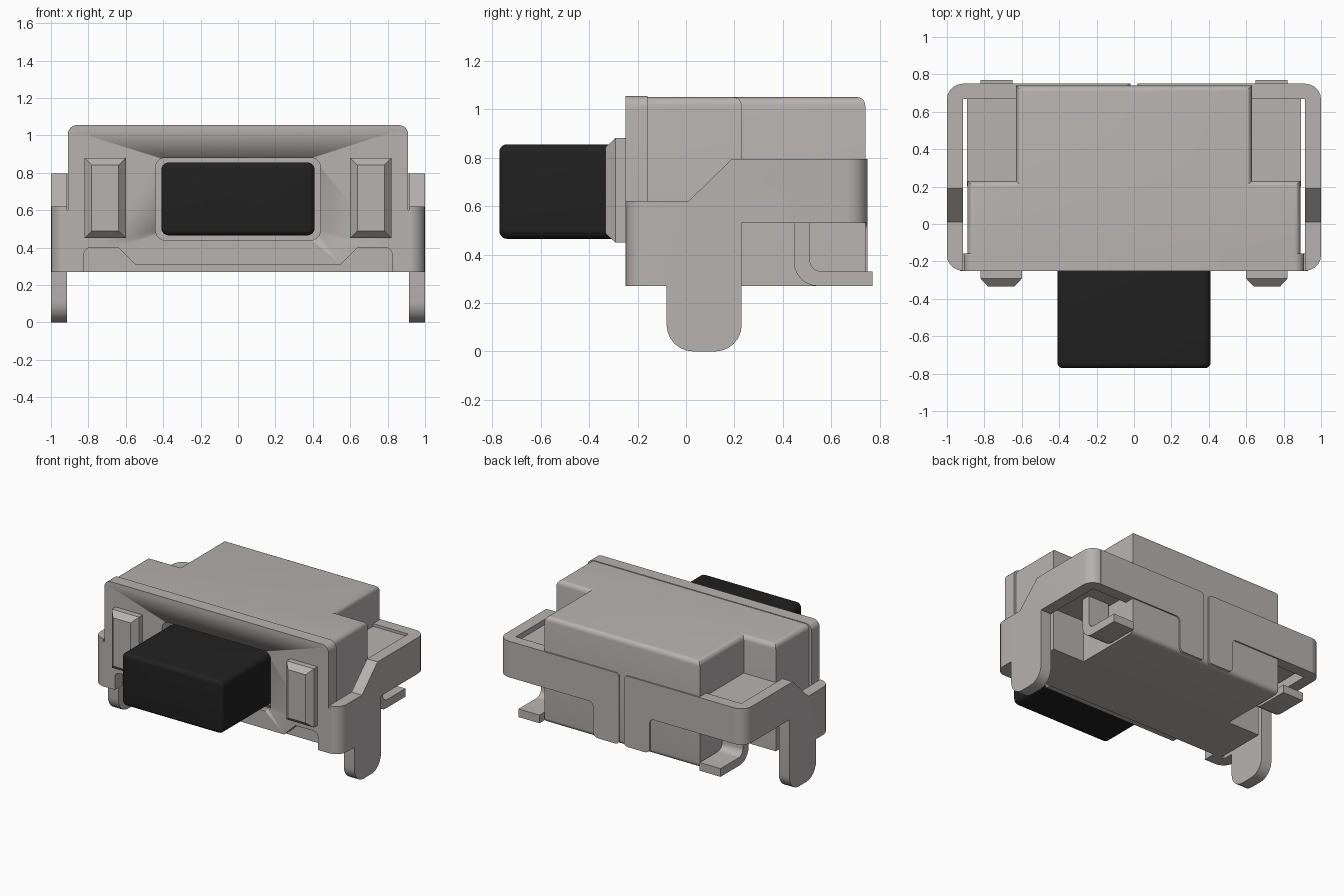
import bpy, bmesh, math
from mathutils import Vector

if "Cube" in bpy.data.objects:
    bpy.data.objects.remove(bpy.data.objects["Cube"])


def material(name, rgb):
    m = bpy.data.materials.new(name)
    m.use_nodes = True
    col = (*rgb, 1)
    m.diffuse_color = col
    bsdf = next(n for n in m.node_tree.nodes if n.type == 'BSDF_PRINCIPLED')
    bsdf.inputs["Base Color"].default_value = col
    return m


GREY = material("warm grey metal", (0.47, 0.45, 0.44))
BLACK = material("black plastic", (0.015, 0.015, 0.015))


def rounded(pts, steps=6):
    """Round the corners of a 2D outline; a third value is the corner radius."""
    out = []
    for i, p in enumerate(pts):
        c = Vector(p[:2])
        if len(p) < 3:
            out.append(c)
            continue
        a = (Vector(pts[i - 1][:2]) - c).normalized()
        b = (Vector(pts[(i + 1) % len(pts)][:2]) - c).normalized()
        half = a.angle(b) / 2
        r = p[2]
        centre = c + (a + b).normalized() * (r / math.sin(half))
        start = c + a * (r / math.tan(half)) - centre
        end = c + b * (r / math.tan(half)) - centre
        for k in range(steps + 1):
            t = k / steps
            w = start.angle(end)
            d = (start * math.sin((1 - t) * w) + end * math.sin(t * w)) / math.sin(w)
            out.append(centre + d)
    return out


def finish(name, bm, mat, mirror=False):
    bmesh.ops.recalc_face_normals(bm, faces=bm.faces)
    me = bpy.data.meshes.new(name)
    bm.to_mesh(me)
    bm.free()
    me.materials.append(mat)
    ob = bpy.data.objects.new(name, me)
    bpy.context.collection.objects.link(ob)
    bpy.ops.object.select_all(action='DESELECT')
    ob.select_set(True)
    bpy.context.view_layer.objects.active = ob
    bpy.ops.object.shade_smooth_by_angle(angle=math.radians(30))
    if mirror:
        ob.modifiers.new("mirror", 'MIRROR').use_mirror_merge = False
    return ob


def prism(name, pts, axis, lo, hi, mat=GREY, mirror=False, bevel=None, radius=0.04):
    """Extrude an outline along an axis; bevel(a, b) picks edges to round."""
    place = {'x': lambda u, v, d: (d, u, v),
             'y': lambda u, v, d: (u, d, v),
             'z': lambda u, v, d: (u, v, d)}[axis]
    bm = bmesh.new()
    outline = rounded(pts)
    ends = [[bm.verts.new(place(p.x, p.y, d)) for p in outline] for d in (lo, hi)]
    n = len(outline)
    bm.faces.new(ends[0])
    bm.faces.new(ends[1])
    for i in range(n):
        j = (i + 1) % n
        bm.faces.new((ends[0][i], ends[0][j], ends[1][j], ends[1][i]))
    bmesh.ops.recalc_face_normals(bm, faces=bm.faces)
    if bevel:
        edges = [e for e in bm.edges if bevel(e.verts[0].co, e.verts[1].co)]
        bmesh.ops.bevel(bm, geom=edges, offset=radius, offset_type='OFFSET',
                        segments=5, profile=0.5, affect='EDGES')
    return finish(name, bm, mat, mirror)


def rect(x0, x1, z0, z1, r):
    return [(x0, z0, r), (x1, z0, r), (x1, z1, r), (x0, z1, r)]


def mirrored_outline(half):
    return half + [(-p[0], *p[1:]) for p in reversed(half)]


# T-shaped housing, rounded along its top rim and lower back edge
def housing_edge(a, b):
    front = a.y < -0.15 and b.y < -0.15
    top = a.z > 1.0 and b.z > 1.0
    low_back = a.z < 0.3 and b.z < 0.3 and a.y > 0.7 and b.y > 0.7
    return (top and not front) or low_back


prism("housing", mirrored_outline([(0.89, -0.16), (0.89, 0.23), (0.63, 0.23), (0.63, 0.74)]),
      'z', 0.27, 1.05, bevel=housing_edge, radius=0.035)

# Ledges filling the rear corners inside the strap
prism("corner_ledge", [(0.6, 0.2), (0.893, 0.2), (0.893, 0.68), (0.6, 0.68)],
      'z', 0.58, 0.775, mirror=True)

# Front plate with bottom cut-out and button opening
plate = prism("front_plate", mirrored_outline([
    (0.55, 0.31), (0.64, 0.40), (0.825, 0.40, 0.04), (0.825, 0.27),
    (0.93, 0.27), (0.93, 0.60), (0.91, 0.60), (0.91, 1.055, 0.05)]),
    'y', -0.25, -0.158)
cutter = prism("button_opening_cutter", rect(-0.44, 0.44, 0.44, 0.88, 0.05), 'y', -0.35, -0.10)
cutter.hide_render = True
cutter.hide_set(True)
cutter.display_type = 'WIRE'
cut = plate.modifiers.new("button opening", 'BOOLEAN')
cut.operation = 'DIFFERENCE'
cut.solver = 'EXACT'
cut.object = cutter

# Button
prism("button", rect(-0.41, 0.41, 0.465, 0.855, 0.04), 'y', -0.77, -0.15, BLACK,
      bevel=lambda a, b: a.y < -0.7 and b.y < -0.7, radius=0.03)


# Raised blocks with tapered fronts
def taper_block(name, x0, x1, z0, z1):
    bm = bmesh.new()
    rings = []
    for y, i in ((-0.24, 0), (-0.292, 0), (-0.333, 0.038)):
        rings.append([bm.verts.new((x, y, z)) for x, z in
                      ((x0 + i, z0 + i), (x1 - i, z0 + i), (x1 - i, z1 - i), (x0 + i, z1 - i))])
    for a, b in zip(rings, rings[1:]):
        for k in range(4):
            m = (k + 1) % 4
            bm.faces.new((a[k], a[m], b[m], b[k]))
    bm.faces.new(rings[0])
    bm.faces.new(rings[-1])
    finish(name, bm, GREY, mirror=True)


taper_block("front_block", 0.60, 0.82, 0.45, 0.88)

# Side arm with its mounting leg
prism("side_arm", [
    (-0.25, 0.27), (-0.08, 0.27), (-0.08, 0.0, 0.11), (0.23, 0.0, 0.11),
    (0.23, 0.53), (0.75, 0.53), (0.75, 0.795), (0.19, 0.795), (0.01, 0.62), (-0.25, 0.62)],
    'x', 0.915, 1.0, mirror=True, radius=0.084,
    bevel=lambda a, b: min(a.x, b.x) > 0.95 and abs(a.y - b.y) < 1e-4
    and (a.y < -0.24 or a.y > 0.74))

# Rear strap halves with central tabs
prism("rear_strap", [
    (0.02, 0.275, 0.03), (0.23, 0.275, 0.04), (0.23, 0.53, 0.03), (0.918, 0.53),
    (0.918, 0.795), (0.02, 0.795, 0.03)], 'y', 0.667, 0.75, mirror=True)

# Bent solder pins in the rear corners
prism("solder_pin", [
    (0.445, 0.62), (0.445, 0.27, 0.10), (0.77, 0.27), (0.77, 0.33),
    (0.51, 0.33, 0.05), (0.51, 0.62)], 'x', 0.65, 0.82, mirror=True)
